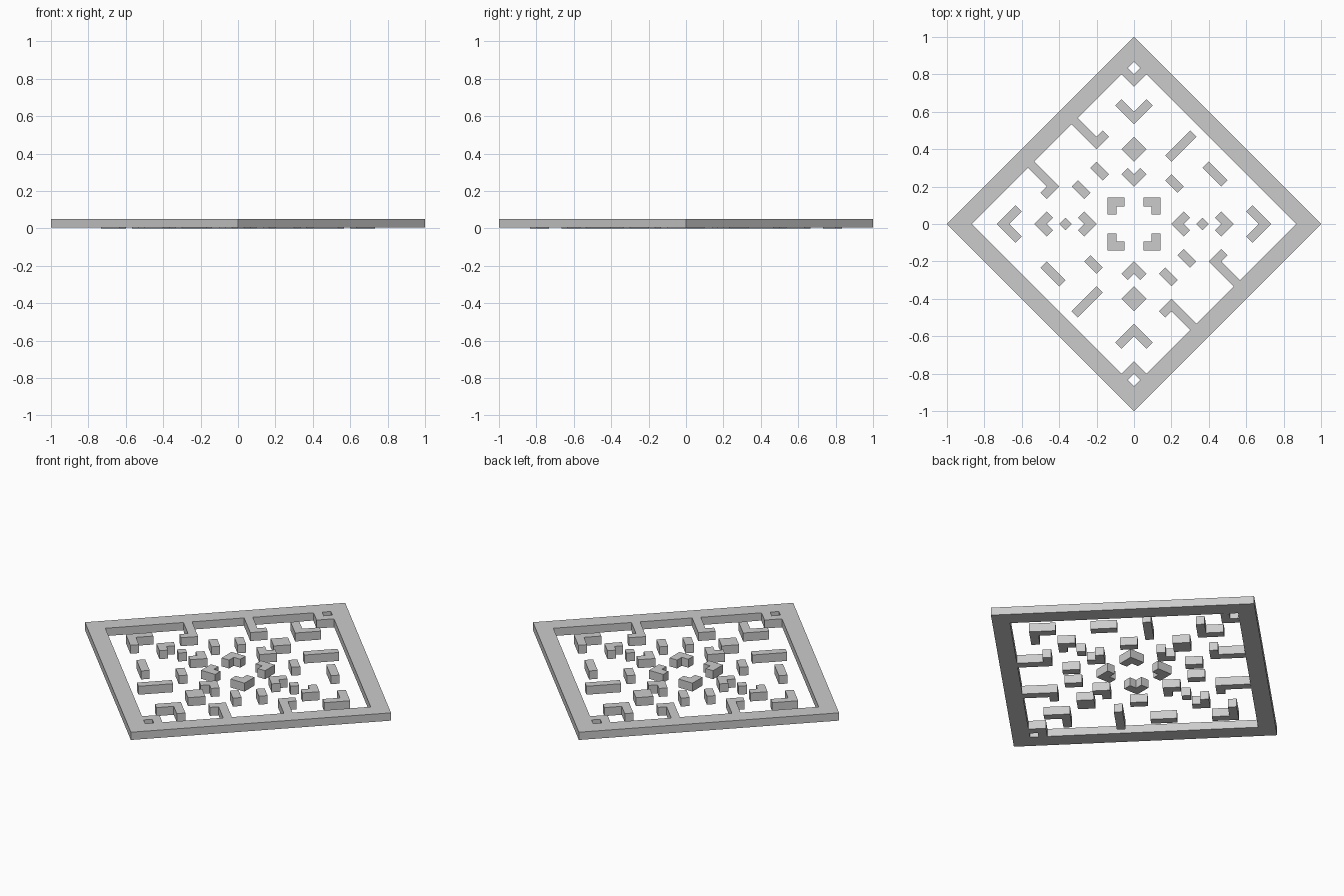
import bpy, bmesh

if "Cube" in bpy.data.objects:
    bpy.data.objects.remove(bpy.data.objects["Cube"])

G = 1 / 30            # layout grid: every corner sits on this module
TOP, FRAME_BOTTOM = 0.05, 0.004


def prism(name, pts, scale=G):
    """Extrude a flat outline from the ground to the top level."""
    bm = bmesh.new()
    face = bm.faces.new([bm.verts.new((x * scale, y * scale, 0)) for x, y in pts])
    res = bmesh.ops.extrude_face_region(bm, geom=[face])
    for v in res["geom"]:
        if isinstance(v, bmesh.types.BMVert):
            v.co.z = TOP
    bmesh.ops.recalc_face_normals(bm, faces=bm.faces)
    finish(name, bm)


def finish(name, bm):
    me = bpy.data.meshes.new(name)
    bm.to_mesh(me)
    bm.free()
    bpy.context.collection.objects.link(bpy.data.objects.new(name, me))


def half_turn(name, pts):
    """Place a piece and its copy turned 180 degrees about the centre."""
    prism(name + "_a", pts)
    prism(name + "_b", [(-x, -y) for x, y in pts])


def swap(pts):
    """Mirror an outline across the line y = -x."""
    return [(-y, -x) for x, y in pts]


def chevron(tip, arm, back=1):
    """V outline on the y axis; back=1 opens outward, -1 opens inward."""
    prof = [(0, 0), (arm, arm), (arm - 1, arm + 1), (0, 2),
            (1 - arm, arm + 1), (-arm, arm)]
    return [(x, tip + back * y) for x, y in prof]


def diamond(c, r):
    return [(0, c - r), (r, c), (0, c + r), (-r, c)]


def bar(x, y, dx, dy):
    """Diagonal bar one module wide, starting at corner (x, y)."""
    nx, ny = (-1, 1) if dx * dy > 0 else (-1, -1)
    return [(x, y), (x + dx, y + dy), (x + dx + nx, y + dy + ny), (x + nx, y + ny)]


# Diamond-shaped outer frame
bm = bmesh.new()
rings = [[bm.verts.new((r * x, r * y, z)) for x, y in ((1, 0), (0, 1), (-1, 0), (0, -1))]
         for r, z in ((1, FRAME_BOTTOM), (1, TOP), (26 * G, TOP), (26 * G, FRAME_BOTTOM))]
for k in range(4):
    a, b = rings[k], rings[(k + 1) % 4]
    for i in range(4):
        j = (i + 1) % 4
        bm.faces.new((a[i], a[j], b[j], b[i]))
bmesh.ops.recalc_face_normals(bm, faces=bm.faces)
finish("outer_frame", bm)

# Pieces along the y axis
half_turn("corner_chevron", chevron(22, 2))
half_turn("tall_chevron", chevron(16, 3))
half_turn("large_diamond", diamond(12, 2))
half_turn("inner_chevron_y", chevron(6, 2))

# Pieces along the x axis
half_turn("outer_chevron_x", swap(chevron(22, 3, -1)))
half_turn("middle_chevron_x", swap(chevron(16, 2, -1)))
half_turn("small_diamond", swap(diamond(11, 1)))
half_turn("inner_chevron_x", swap(chevron(6, 2)))

# Bars in the upper right and lower left quarters
half_turn("long_bar", bar(6, 10, 4, 4))
half_turn("medium_bar", bar(12, 10, 3, -3))
half_turn("short_bar", bar(6, 8, 2, -2))

# Short bars and frame hooks in the other two quarters
small = bar(-6, 10, 2, -2)
hook = [(-10, 16), (-6, 12), (-4, 14), (-5, 15), (-6, 14), (-9, 17)]
for part, pts in (("side_bar", small), ("frame_hook", hook)):
    half_turn(part + "_upper", pts)
    half_turn(part + "_lower", swap(pts))

# Four corner brackets around the centre
bracket = [(0.142, 0.142), (0.05, 0.142), (0.05, 0.093), (0.093, 0.093),
           (0.093, 0.05), (0.142, 0.05)]
for i, (sx, sy) in enumerate(((1, 1), (-1, 1), (-1, -1), (1, -1))):
    prism(f"centre_bracket_{i + 1}", [(x * sx, y * sy) for x, y in bracket], 1)
